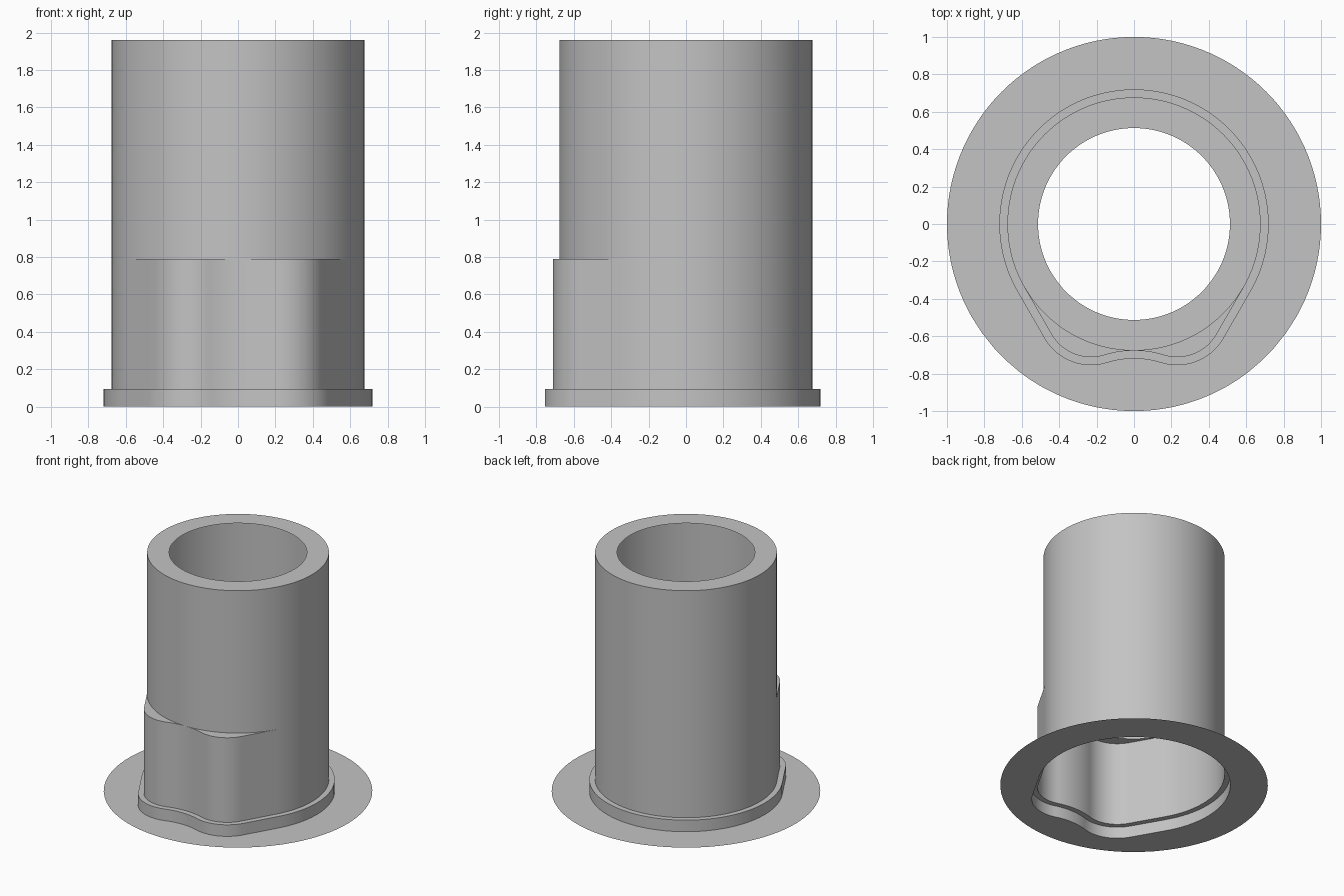
import bpy, bmesh
from math import sin, cos, radians, hypot, atan2, degrees

cube = bpy.data.objects.get("Cube")
if cube:
    bpy.data.objects.remove(cube, do_unlink=True)

# Main sizes
TUBE_R, HOLE_R, FLANGE_R = 0.677, 0.513, 1.0
COLLAR_OFFSET = 0.043
COLLAR_Z, SLEEVE_Z, TOP_Z = 0.095, 0.79, 1.96
LOBE_X, LOBE_Y, LOBE_R = 0.23, -0.468, 0.244

# Valley arc between the lobes: touches the tube and is tangent to both lobes
gap = LOBE_Y + TUBE_R
VALLEY_R = (LOBE_X**2 + gap**2 - LOBE_R**2) / (2 * (LOBE_R - gap))
VALLEY_Y = -TUBE_R - VALLEY_R
TURN = degrees(atan2(LOBE_X, LOBE_Y - VALLEY_Y))

grey = bpy.data.materials.new("plain grey")
grey.use_nodes = True
grey.diffuse_color = (0.55, 0.55, 0.55, 1)
grey.node_tree.nodes["Principled BSDF"].inputs["Base Color"].default_value = grey.diffuse_color


def arc(cx, cy, r, start, end, steps):
    """Points on an arc; angles in degrees, end left out."""
    angles = [radians(start + (end - start) * i / steps) for i in range(steps)]
    return [(cx + r * cos(a), cy + r * sin(a)) for a in angles]


def lobed_outline(offset=0.0):
    """Counter-clockwise outline: round back, straight flanks, two front lobes."""
    half = arc(0, VALLEY_Y, VALLEY_R - offset, 90, 90 - TURN, 8)
    half += arc(LOBE_X, LOBE_Y, LOBE_R + offset, -90 - TURN, -30, 18)
    flank_a = arc(LOBE_X, LOBE_Y, LOBE_R + offset, -30, 0, 1)[0]
    flank_b = arc(0, 0, TUBE_R + offset, -30, 0, 1)[0]
    half += [tuple(a + (b - a) * i / 4 for a, b in zip(flank_a, flank_b)) for i in range(4)]
    half += arc(0, 0, TUBE_R + offset, -30, 90, 40)
    back = [(0, TUBE_R + offset)]
    return half + back + [(-x, y) for x, y in reversed(half[1:])]


def round_like(outline, radius):
    """Circle whose points sit at the same directions as the outline."""
    return [(x * radius / hypot(x, y), y * radius / hypot(x, y)) for x, y in outline]


def loft(name, rings):
    """Sheet through a list of (outline, height) rings, from outside to inside."""
    bm = bmesh.new()
    loops = [[bm.verts.new((x, y, z)) for x, y in pts] for pts, z in rings]
    for low, high in zip(loops, loops[1:]):
        for i in range(len(low)):
            j = (i + 1) % len(low)
            bm.faces.new((low[i], low[j], high[j], high[i]))
    bmesh.ops.remove_doubles(bm, verts=bm.verts, dist=0.0005)
    mesh = bpy.data.meshes.new(name)
    bm.to_mesh(mesh)
    bm.free()
    mesh.materials.append(grey)
    obj = bpy.data.objects.new(name, mesh)
    bpy.context.collection.objects.link(obj)
    bpy.ops.object.select_all(action='DESELECT')
    obj.select_set(True)
    bpy.context.view_layer.objects.active = obj
    bpy.ops.object.shade_smooth_by_angle(angle=radians(30))
    return obj


wall = lobed_outline()
rim = lobed_outline(COLLAR_OFFSET)
tube = round_like(wall, TUBE_R)

# Thin base flange with a lobed opening
loft("base_flange", [(round_like(rim, FLANGE_R), 0), (rim, 0)])
# Low collar and its inward step
loft("collar", [(rim, 0), (rim, COLLAR_Z), (wall, COLLAR_Z)])
# Lobed lower wall with crescent ledges on top of the lobes
loft("lobed_sleeve", [(wall, COLLAR_Z), (wall, SLEEVE_Z), (tube, SLEEVE_Z)])
# Round upper tube and the ring that closes its top
loft("upper_tube", [(tube, SLEEVE_Z), (tube, TOP_Z), (round_like(wall, HOLE_R), TOP_Z)])
